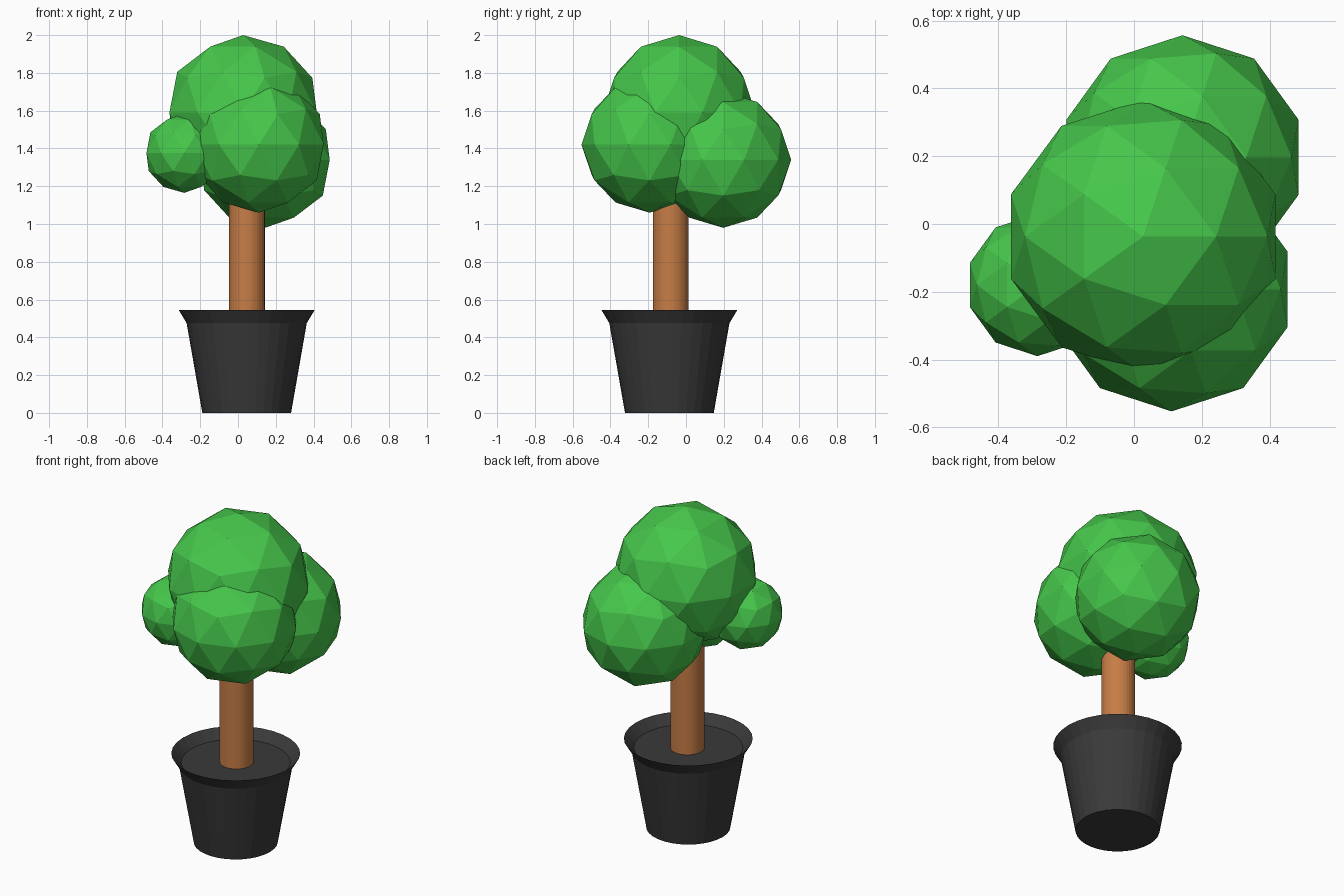
import bpy
import bmesh
import math

cube = bpy.data.objects.get("Cube")
if cube:
    bpy.data.objects.remove(cube, do_unlink=True)


def material(name, color):
    m = bpy.data.materials.new(name)
    m.use_nodes = True
    m.diffuse_color = (*color, 1)
    bsdf = next(n for n in m.node_tree.nodes if n.type == 'BSDF_PRINCIPLED')
    bsdf.inputs["Base Color"].default_value = (*color, 1)
    return m


leaf_green = material("leaf green", (0.061, 0.57, 0.07))
bark_brown = material("bark brown", (0.57, 0.205, 0.062))
pot_black = material("pot charcoal", (0.042, 0.042, 0.042))


def add_object(name, bm, location, mat):
    mesh = bpy.data.meshes.new(name)
    bm.to_mesh(mesh)
    bm.free()
    mesh.materials.append(mat)
    obj = bpy.data.objects.new(name, mesh)
    obj.location = location
    bpy.context.collection.objects.link(obj)
    return obj


def lathe(name, profile, location, mat, sides=32):
    """Closed solid of revolution from (radius, height) points, flat caps."""
    bm = bmesh.new()
    angles = [2 * math.pi * i / sides for i in range(sides)]
    rings = [[bm.verts.new((r * math.cos(a), r * math.sin(a), z)) for a in angles]
             for r, z in profile]
    for low, high in zip(rings, rings[1:]):
        for i in range(sides):
            j = (i + 1) % sides
            bm.faces.new((low[i], low[j], high[j], high[i]))
    bm.faces.new(rings[0][::-1])
    bm.faces.new(rings[-1])
    return add_object(name, bm, location, mat)


def foliage(name, location, radius):
    bm = bmesh.new()
    bmesh.ops.create_icosphere(bm, subdivisions=2, radius=radius)
    return add_object(name, bm, location, leaf_green)


# Pot: tapered wall, flared rim, inner slope down to the soil disc
lathe("pot", [(0.235, 0), (0.318, 0.475), (0.36, 0.545), (0.305, 0.49)],
      (0.046, -0.088, 0), pot_black)

# Trunk: straight, from the soil up into the crown
lathe("trunk", [(0.095, 0.47), (0.095, 1.4)], (0.047, -0.081, 0), bark_brown)

# Crown: four overlapping faceted clumps
crown = foliage("top_foliage", (0.027, -0.037, 1.59), 0.41)
crown.scale.y = 0.985
foliage("back_foliage", (0.143, 0.197, 1.34), 0.36)
foliage("front_foliage", (0.111, -0.193, 1.42), 0.36)
foliage("small_side_foliage", (-0.285, -0.18, 1.375), 0.21)
